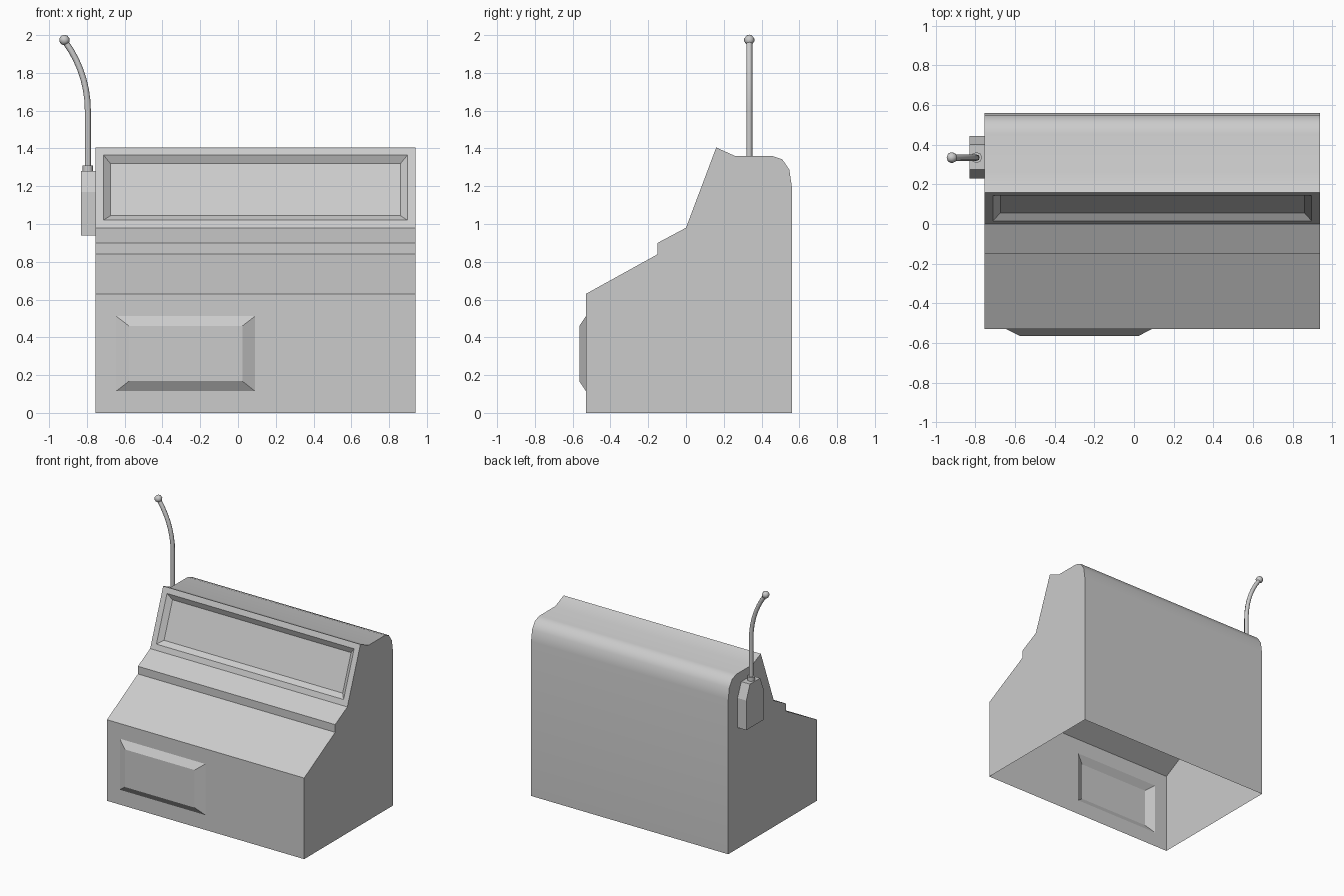
import bpy, bmesh, math

if "Cube" in bpy.data.objects:
    bpy.data.objects.remove(bpy.data.objects["Cube"])

X0, X1 = -0.755, 0.94


def finish(bm, name):
    bmesh.ops.recalc_face_normals(bm, faces=bm.faces)
    mesh = bpy.data.meshes.new(name)
    bm.to_mesh(mesh)
    bm.free()
    obj = bpy.data.objects.new(name, mesh)
    bpy.context.collection.objects.link(obj)
    return obj


def extrude_profile(bm, profile, x0, x1, open_bottom=False):
    """Sweep a (y, z) outline along x; the last segment is the bottom."""
    a = [bm.verts.new((x0, y, z)) for y, z in profile]
    b = [bm.verts.new((x1, y, z)) for y, z in profile]
    n = len(profile)
    sides = [bm.faces.new((a[i], a[(i + 1) % n], b[(i + 1) % n], b[i]))
             for i in range(n - 1 if open_bottom else n)]
    bm.faces.new(a)
    bm.faces.new(b)
    bmesh.ops.recalc_face_normals(bm, faces=bm.faces)
    return sides


def inset(bm, face, thickness, depth=0.0):
    bmesh.ops.inset_individual(bm, faces=[face], thickness=thickness,
                               depth=depth, use_even_offset=True)


def place_rect(face, x0, x1, z0, z1, y):
    c = face.calc_center_median()
    for v in face.verts:
        v.co = (x0 if v.co.x < c.x else x1, y, z0 if v.co.z < c.z else z1)


# Cabinet shell, open underneath
bm = bmesh.new()
outline = [(-0.53, 0), (-0.53, 0.63), (-0.15, 0.84), (-0.15, 0.90), (0, 0.98),
           (0.16, 1.405), (0.26, 1.36), (0.457, 1.36), (0.51, 1.342),
           (0.547, 1.287), (0.56, 1.2), (0.56, 0)]
strips = extrude_profile(bm, outline, X0, X1, open_bottom=True)
front, screen = strips[0], strips[4]
for f in strips[5:]:
    f.smooth = True

# Sunken display panel in the sloped face
inset(bm, screen, 0.043)
inset(bm, screen, 0.037, -0.03)

# Raised panel on the lower front
inset(bm, front, 0.05)
place_rect(front, -0.645, 0.09, 0.115, 0.512, -0.53)
inset(bm, front, 0.03)
place_rect(front, -0.577, 0.023, 0.168, 0.46, -0.565)
finish(bm, "cabinet")

# Lever housing on the left side
bm = bmesh.new()
extrude_profile(bm, [(0.23, 0.94), (0.23, 1.17), (0.275, 1.28), (0.40, 1.28),
                     (0.445, 1.17), (0.445, 0.94)], -0.83, X0)
finish(bm, "lever_housing")

# Collar where the lever enters the housing
LX, LY = -0.795, 0.335
bpy.ops.mesh.primitive_cylinder_add(vertices=8, radius=0.028, depth=0.04,
                                    location=(LX, LY, 1.29))
bpy.context.object.name = "lever_collar"
bpy.ops.object.shade_smooth_by_angle(angle=math.radians(50))

# Lever rod: straight shaft, then an arc leaning outward
R, LEAN, STEPS = 0.615, math.radians(36.4), 7
path = [(LX, 1.28)]
for i in range(STEPS + 1):
    t = LEAN * i / STEPS
    path.append((LX - R * (1 - math.cos(t)), 1.6 + R * math.sin(t)))
curve = bpy.data.curves.new("lever_rod", "CURVE")
curve.dimensions = "3D"
curve.bevel_depth = 0.016
curve.bevel_resolution = 2
spline = curve.splines.new("POLY")
spline.points.add(len(path) - 1)
for p, (x, z) in zip(spline.points, path):
    p.co = (x, LY, z, 1)
rod = bpy.data.objects.new("lever_rod", curve)
bpy.context.collection.objects.link(rod)
bpy.ops.object.select_all(action="DESELECT")
rod.select_set(True)
bpy.context.view_layer.objects.active = rod
bpy.ops.object.convert(target="MESH")
bpy.ops.object.shade_smooth_by_angle(angle=math.radians(50))

# Lever knob
bpy.ops.mesh.primitive_uv_sphere_add(segments=8, ring_count=5, radius=0.028,
                                     location=(-0.919, LY, 1.974),
                                     rotation=(0, -LEAN, 0))
bpy.context.object.name = "lever_knob"
bpy.ops.object.shade_smooth_by_angle(angle=math.radians(50))
